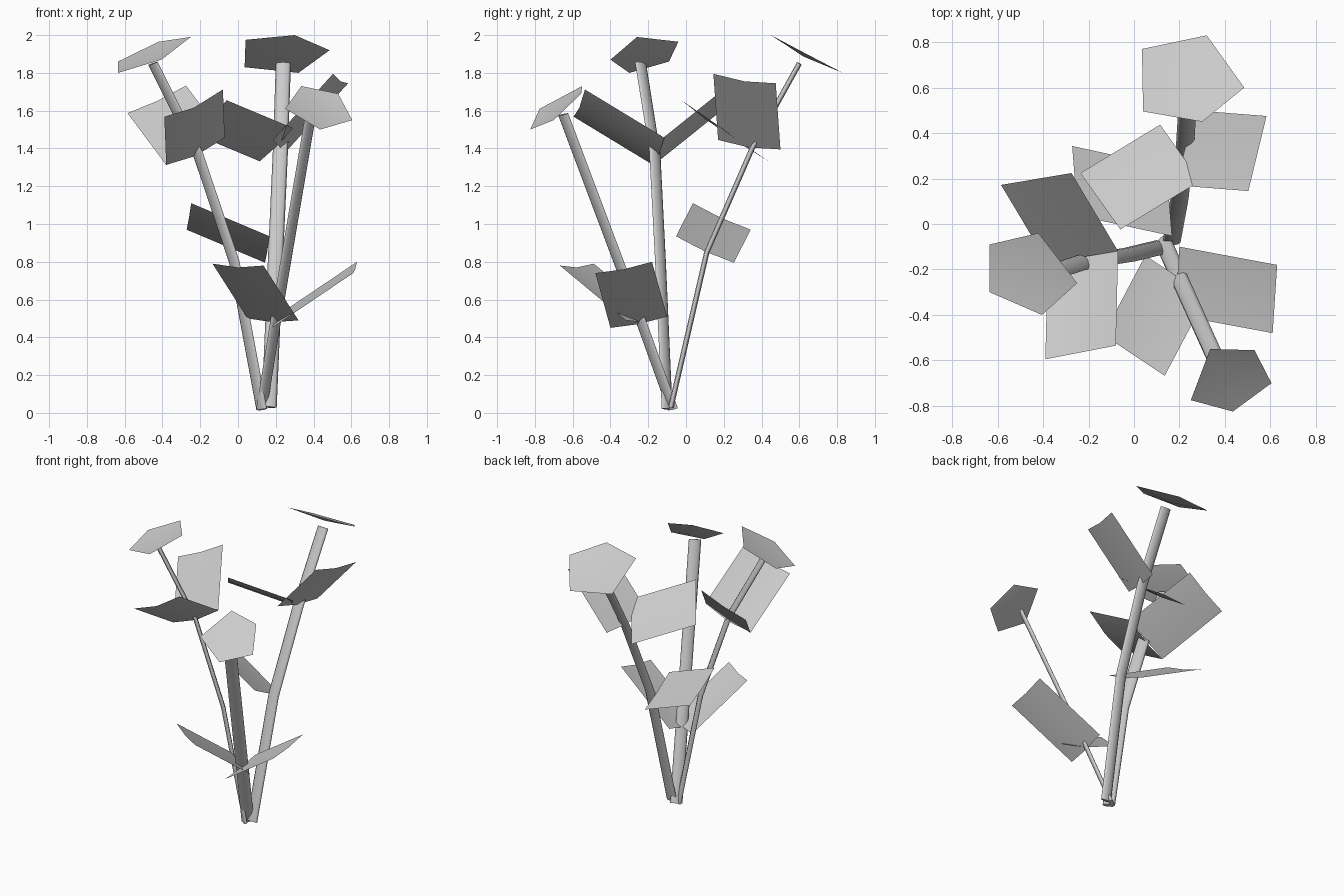
import bpy
import bmesh
import math
from mathutils import Vector

default_cube = bpy.data.objects.get("Cube")
if default_cube:
    bpy.data.objects.remove(default_cube, do_unlink=True)

# One plain grey for the whole plant
grey = bpy.data.materials.new("plain_grey")
grey.use_nodes = True
colour = (0.6, 0.6, 0.6, 1)
grey.diffuse_color = colour
grey.node_tree.nodes["Principled BSDF"].inputs["Base Color"].default_value = colour


def make_object(name, points, faces, smooth=False):
    """Create a mesh object from computed points and faces."""
    mesh = bpy.data.meshes.new(name)
    mesh.from_pydata(points, [], faces)
    mesh.materials.append(grey)
    obj = bpy.data.objects.new(name, mesh)
    bpy.context.scene.collection.objects.link(obj)
    for polygon in mesh.polygons:
        polygon.use_smooth = smooth and len(polygon.vertices) == 4
    return obj


def make_stem(name, path, angle, sides=8, major=0.04, minor=0.014):
    """Sweep a flattened ring along the path, its wide axis turned to angle."""
    path = [Vector(p) for p in path]
    points, faces = [], []
    for i, centre in enumerate(path):
        before = path[max(i - 1, 0)]
        after = path[min(i + 1, len(path) - 1)]
        direction = (after - before).normalized()
        wide = Vector((math.cos(angle), math.sin(angle), 0))
        wide = (wide - direction * wide.dot(direction)).normalized()
        thin = direction.cross(wide)
        for k in range(sides):
            turn = math.tau * k / sides
            points.append(centre + wide * major * math.cos(turn)
                          + thin * minor * math.sin(turn))
    for i in range(len(path) - 1):
        for k in range(sides):
            n = (k + 1) % sides
            faces.append((i * sides + k, i * sides + n,
                          (i + 1) * sides + n, (i + 1) * sides + k))
    faces.append(tuple(reversed(range(sides))))
    faces.append(tuple(range(len(points) - sides, len(points))))
    make_object(name, points, faces, smooth=True)


def make_leaf(name, root, tip, side, fold):
    """Two panels folded along a sunken midrib from root to tip."""
    side = Vector(side)
    points = []
    for middle in (Vector(root), Vector(tip)):
        crease = middle - Vector((0, 0, fold))
        points += [middle - side, crease, middle + side]
    leaf = make_object(name, points, [(0, 1, 4, 3), (1, 2, 5, 4)], smooth=True)
    # Keep the panels facing upward
    bm = bmesh.new()
    bm.from_mesh(leaf.data)
    bm.normal_update()
    if sum(face.normal.z for face in bm.faces) < 0:
        bmesh.ops.reverse_faces(bm, faces=bm.faces[:])
    bm.to_mesh(leaf.data)
    bm.free()


def make_flower(name, rim, sink):
    """Five-sided head, a shallow cup with its centre sunk along the normal."""
    rim = [Vector(p) for p in rim]
    centre = sum(rim, Vector()) / len(rim)
    normal = (rim[0] - centre).cross(rim[1] - centre).normalized()
    if normal.z < 0:
        rim.reverse()
        normal.negate()
    count = len(rim)
    faces = [(k, (k + 1) % count, count) for k in range(count)]
    head = make_object(name, rim + [centre - normal * sink], faces)
    for polygon in head.data.polygons:
        polygon.use_smooth = True


# Stems
make_stem("back_stem", [(0.165, -0.08, 0.03), (0.2, 0.11, 0.85),
                        (0.225, 0.35, 1.4), (0.24, 0.6, 1.85)], 0)
make_stem("side_stem", [(0.125, -0.1, 0.02), (-0.02, -0.135, 0.8),
                        (-0.215, -0.165, 1.38), (-0.45, -0.24, 1.85)],
          -math.pi / 4)
make_stem("front_stem", [(0.125, -0.07, 0.02), (0.2, -0.24, 0.49),
                         (0.385, -0.65, 1.58)], math.pi / 4)

# Flower heads
make_flower("back_flower", [(0.035, 0.77, 1.83), (0.32, 0.83, 1.8),
                            (0.485, 0.6, 1.92), (0.3, 0.45, 2),
                            (0.04, 0.495, 1.975)], 0.02)
make_flower("side_flower", [(-0.635, -0.09, 1.86), (-0.42, -0.04, 1.965),
                            (-0.25, -0.26, 1.99), (-0.405, -0.4, 1.87),
                            (-0.635, -0.3, 1.8)], 0.02)
make_flower("front_flower", [(0.335, -0.55, 1.73), (0.53, -0.555, 1.69),
                             (0.605, -0.7, 1.55), (0.435, -0.825, 1.5),
                             (0.25, -0.775, 1.61)], 0.02)

# Leaves of the side stem
side_root = (-0.225, -0.145, 1.385)
make_leaf("side_leaf_back", side_root, (-0.43, 0.198, 1.66), (0.155, 0.026, 0.073), 0.01)
make_leaf("side_leaf_front", side_root, (-0.235, -0.565, 1.64), (0.155, 0.03, 0.072), 0.025)

# Leaves of the back stem
make_leaf("back_leaf_left", (0.225, 0.335, 1.42), (0.543, 0.31, 1.77), (-0.04, -0.165, 0.025), 0.015)
make_leaf("back_leaf_right", (0.203, 0.313, 1.42), (-0.148, 0.1, 1.567), (0.088, -0.124, 0.088), 0.01)
make_leaf("back_leaf_low", (0.155, 0.1, 0.865), (-0.26, 0.19, 1.04), (0.012, -0.153, 0.07), 0.01)

# Leaves of the front stem
make_leaf("front_leaf_right", (0.185, -0.228, 0.495), (0, -0.578, 0.785), (0.135, -0.09, -0.005), 0.015)
make_leaf("front_leaf_left", (0.19, -0.25, 0.48), (0.62, -0.33, 0.77), (0.01, 0.15, 0.03), 0.01)
